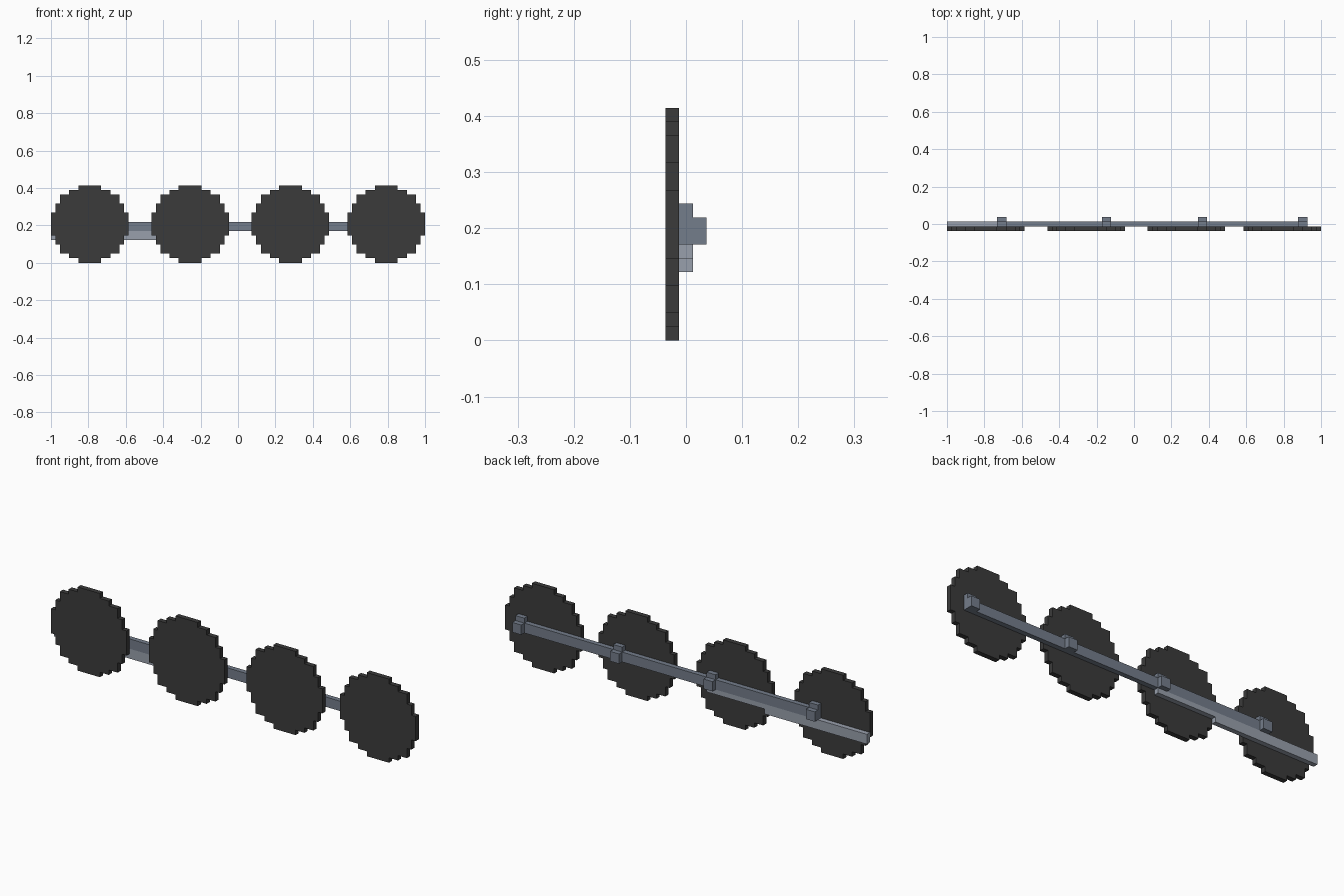
import bpy
import bmesh

cube = bpy.data.objects.get("Cube")
if cube:
    bpy.data.objects.remove(cube, do_unlink=True)

U = 2 / 82  # size of one block; the model is 82 blocks long


def material(name, rgb):
    mat = bpy.data.materials.new(name)
    mat.use_nodes = True
    mat.diffuse_color = (*rgb, 1)
    mat.node_tree.nodes["Principled BSDF"].inputs["Base Color"].default_value = (*rgb, 1)
    return mat


DARK = material("wheel charcoal", (0.044, 0.044, 0.044))
STEEL = material("steel grey", (0.175, 0.205, 0.258))
LIGHT = material("light steel", (0.318, 0.352, 0.415))


def prism(name, outline, y0, y1, mat):
    """Extrude an (x, z) outline from y0 to y1; all values in blocks from the left, back and base."""
    bm = bmesh.new()
    ring = [bm.verts.new((x * U - 1, (y0 - 1.5) * U, z * U)) for x, z in outline]
    face = bm.faces.new(ring)
    ext = bmesh.ops.extrude_face_region(bm, geom=[face])
    verts = [v for v in ext["geom"] if isinstance(v, bmesh.types.BMVert)]
    bmesh.ops.translate(bm, verts=verts, vec=(0, (y1 - y0) * U, 0))
    bmesh.ops.recalc_face_normals(bm, faces=bm.faces)
    mesh = bpy.data.meshes.new(name)
    bm.to_mesh(mesh)
    bm.free()
    mesh.materials.append(mat)
    obj = bpy.data.objects.new(name, mesh)
    bpy.context.collection.objects.link(obj)
    return obj


def box(x0, x1, z0, z1):
    return [(x0, z0), (x1, z0), (x1, z1), (x0, z1)]


# Stepped wheel rim: one quarter, turned four times
quarter = [(8.5, 2.5), (7.5, 2.5), (7.5, 4.5), (6.5, 4.5), (6.5, 6.5),
           (4.5, 6.5), (4.5, 7.5), (2.5, 7.5), (2.5, 8.5)]
rim = []
for turn in range(4):
    rim += quarter
    quarter = [(-z, x) for x, z in quarter]

# Four wheels
for i, left in enumerate((0, 22, 44, 65), 1):
    prism(f"wheel_{i}", [(left + 8.5 + x, 8.5 + z) for x, z in rim], 0, 1, DARK)

# Coupling bar behind the wheels
prism("coupling_rod", box(11, 79, 7, 9), 1, 2, STEEL)

# Crank pins: a deep pin with a thin cap on the bar
for i, x in enumerate((11, 34, 55, 77), 1):
    prism(f"crank_pin_{i}", box(x, x + 2, 7, 9), 2, 3, STEEL)
    prism(f"pin_cap_{i}", box(x, x + 2, 9, 10), 1, 2, STEEL)

# Lighter drive rod, stepped along its underside
prism("drive_rod", [(0, 5), (23, 5), (23, 6), (36, 6), (36, 7), (0, 7)], 1, 2, LIGHT)
